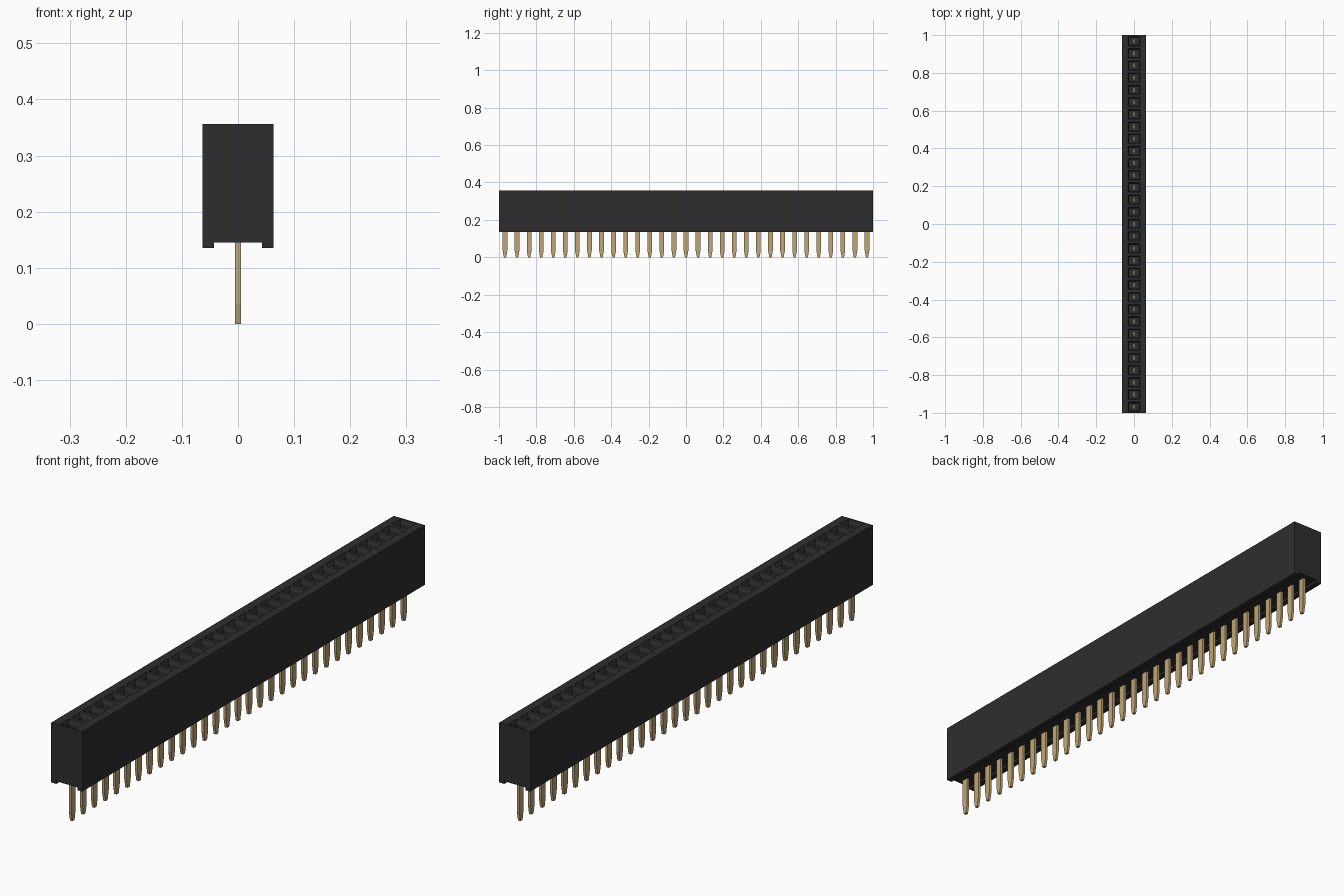
import bpy, bmesh
from mathutils import Matrix

cube = bpy.data.objects.get("Cube")
if cube:
    bpy.data.objects.remove(cube, do_unlink=True)

COUNT = 31
PITCH = 2 / COUNT


def material(name, rgb, rough=0.5):
    m = bpy.data.materials.new(name)
    m.use_nodes = True
    m.diffuse_color = (*rgb, 1)
    bsdf = m.node_tree.nodes["Principled BSDF"]
    bsdf.inputs["Base Color"].default_value = (*rgb, 1)
    bsdf.inputs["Roughness"].default_value = rough
    return m


def finish(bm, name, mat):
    bmesh.ops.recalc_face_normals(bm, faces=bm.faces)
    mesh = bpy.data.meshes.new(name)
    bm.to_mesh(mesh)
    bm.free()
    mesh.materials.append(mat)
    obj = bpy.data.objects.new(name, mesh)
    bpy.context.collection.objects.link(obj)
    return obj


black = material("black plastic", (0.027, 0.027, 0.027))
gold = material("gold contact", (0.53, 0.38, 0.18))

# Housing: channelled section swept one pitch at a time
TOP, FLOOR, FOOT = 0.356, 0.145, 0.135
half = [(0.039, TOP), (0.0635, TOP), (0.0635, FOOT), (0.043, FOOT), (0.043, FLOOR)]
section = half + [(-x, z) for x, z in reversed(half)]
bm = bmesh.new()
face = bm.faces.new([bm.verts.new((x, -1, z)) for x, z in section])
sockets = []
for i in range(COUNT):
    ext = bmesh.ops.extrude_face_region(bm, geom=[face], use_keep_orig=(i == 0))["geom"]
    verts = [g for g in ext if isinstance(g, bmesh.types.BMVert)]
    bmesh.ops.translate(bm, vec=(0, PITCH, 0), verts=verts)
    new_face = [g for g in ext if isinstance(g, bmesh.types.BMFace)][0]
    if i and face.is_valid:
        bmesh.ops.delete(bm, geom=[face], context="FACES_ONLY")
    face = new_face
bmesh.ops.recalc_face_normals(bm, faces=bm.faces)

# Sockets: square mouth, sloped lead-in, then a straight well
sockets = [f for f in bm.faces if f.normal.z > 0.9
           and abs(f.calc_center_median().x) < 0.001
           and f.calc_center_median().z > TOP - 0.001]
bmesh.ops.inset_individual(bm, faces=sockets, thickness=0.01)
bmesh.ops.inset_individual(bm, faces=sockets, thickness=0.009, depth=-0.015)
bmesh.ops.inset_individual(bm, faces=sockets, thickness=0.0001, depth=-0.13)
finish(bm, "housing", black)

# Pins: flat blades with tapered tips, reaching up into the wells
blade = [(0.006, 0), (0.0125, 0.035), (0.0125, 0.3)]
outline = blade + [(-y, z) for y, z in reversed(blade)]
for i in range(COUNT):
    bm = bmesh.new()
    f = bm.faces.new([bm.verts.new((-0.005, y, z)) for y, z in outline])
    ext = bmesh.ops.extrude_face_region(bm, geom=[f], use_keep_orig=True)["geom"]
    bmesh.ops.translate(bm, vec=(0.01, 0, 0),
                        verts=[g for g in ext if isinstance(g, bmesh.types.BMVert)])
    bmesh.ops.transform(bm, verts=bm.verts,
                        matrix=Matrix.Translation((0, -1 + PITCH * (i + 0.5), 0)))
    finish(bm, f"pin_{i + 1}", gold)
